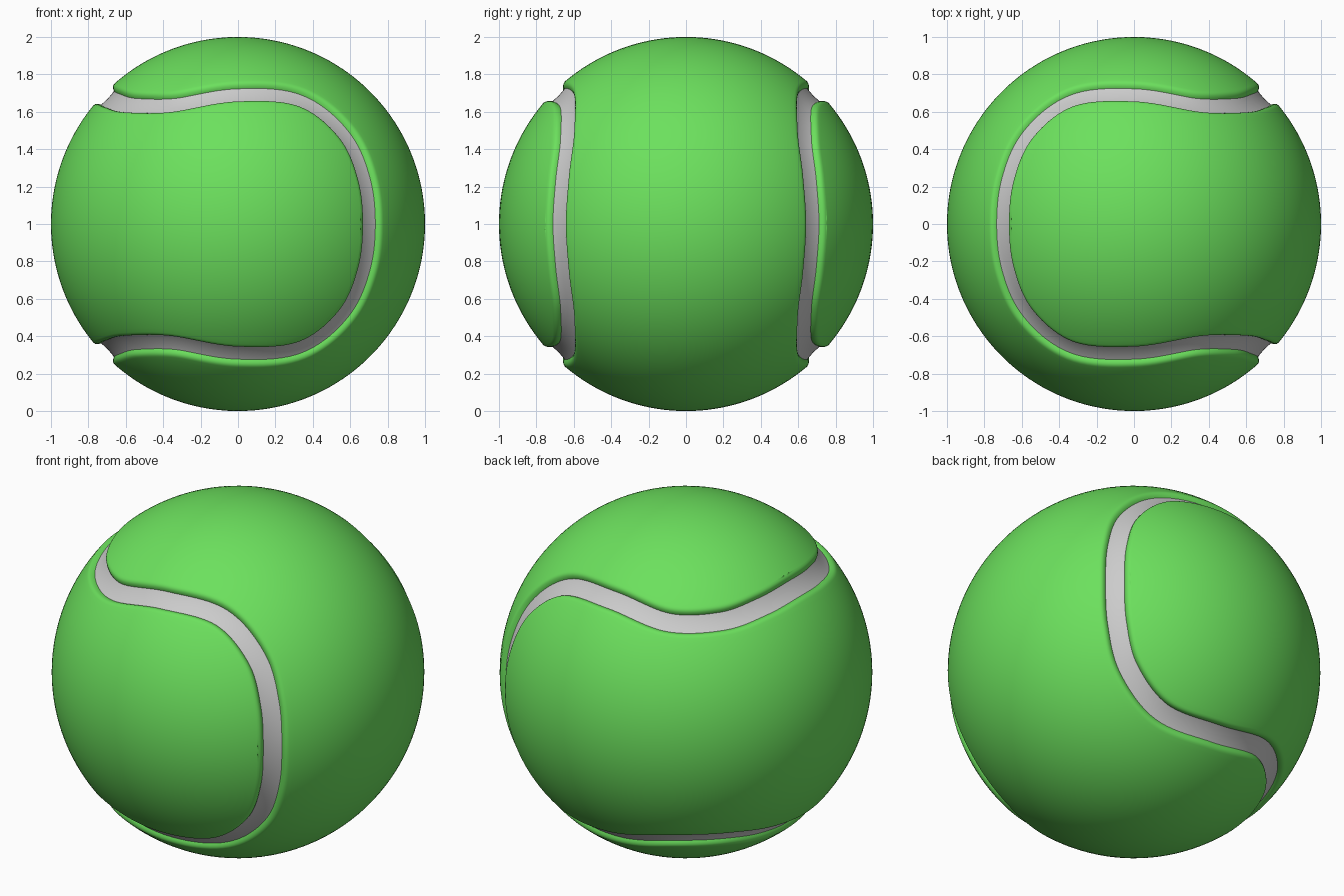
import bpy, bmesh, math
from mathutils import Vector

if "Cube" in bpy.data.objects:
    bpy.data.objects.remove(bpy.data.objects["Cube"])

# one eighth of the seam centre line; the rest follows by symmetry
OCT = [(.72, -.695, 0), (.691, -.679, .249), (.584, -.651, .485),
       (.348, -.6525, .673), (0, -.707, .707)]
STEP = 10


def seam_line():
    octs = [Vector(p).normalized() for p in OCT]
    quarter = octs + [Vector((-p.x, -p.z, -p.y)) for p in reversed(octs[:-1])]
    half = quarter + [Vector((p.x, -p.y, p.z)) for p in reversed(quarter[:-1])]
    ctrl = half + [Vector((p.x, p.y, -p.z)) for p in reversed(half[1:-1])]
    n, out = len(ctrl), []
    for i in range(n):
        a, b, c, d = (ctrl[(i + k) % n] for k in (-1, 0, 1, 2))
        for s in range(STEP):
            t = s / STEP
            out.append((2 * b + (c - a) * t + (2 * a - 5 * b + 4 * c - d) * t * t
                        + (3 * b - a - 3 * c + d) * t ** 3).normalized())
    return out


LINE = seam_line()
N = len(LINE)


def offset_ring(deg, r):
    """Loop beside the seam at an angular distance, on a sphere of radius r."""
    a, ring = math.radians(deg), []
    for i, p in enumerate(LINE):
        t = LINE[(i + 1) % N] - LINE[i - 1]
        side = p.cross(t).normalized()
        ring.append((p * math.cos(a) + side * math.sin(a)) * r)
    return ring


def sweep(bm, profile):
    rings = [[bm.verts.new(v) for v in offset_ring(d, r)] for d, r in profile]
    for a, b in zip(rings, rings[1:]):
        for i in range(N):
            j = (i + 1) % N
            bm.faces.new((a[i], a[j], b[j], b[i]))
    return rings


def finish(bm, name, mat=None):
    bmesh.ops.remove_doubles(bm, verts=bm.verts, dist=1e-5)
    bm.normal_update()
    for f in bm.faces:
        f.smooth = True
        if f.normal.dot(f.calc_center_median()) < 0:
            f.normal_flip()
    me = bpy.data.meshes.new(name)
    bm.to_mesh(me)
    bm.free()
    ob = bpy.data.objects.new(name, me)
    ob.location.z = 1
    bpy.context.collection.objects.link(ob)
    if mat:
        me.materials.append(mat)


def felt_panel(name, mat, turned=False, k=48):
    bm = bmesh.new()
    # rounded lip down into the groove
    lip = [(2.8, .962), (3.0, .973), (3.25, .983), (3.6, .991),
           (4.0, .9965), (4.5, .9993), (5.0, 1)]
    edge = sweep(bm, lip)[-1]
    # dumbbell-shaped face filled with meridian arcs
    rows = []
    for i in range(N // 2 + 1):
        p = edge[i].co
        az, lat = math.atan2(p.y, p.x), math.asin(max(-1, min(1, p.z)))
        row = [edge[i]]
        for s in range(1, k):
            l = lat * (1 - 2 * s / k)
            row.append(bm.verts.new((math.cos(l) * math.cos(az),
                                     math.cos(l) * math.sin(az), math.sin(l))))
        end = edge[-i] if 0 < i < N // 2 else bm.verts.new(p)
        rows.append(row + [end])
    for a, b in zip(rows, rows[1:]):
        for s in range(k):
            bm.faces.new((a[s], a[s + 1], b[s + 1], b[s]))
    if turned:
        for v in bm.verts:
            v.co = (-v.co.x, v.co.z, v.co.y)
    finish(bm, name, mat)


green = bpy.data.materials.new("green_felt")
green.diffuse_color = (0.15, 0.75, 0.11, 1)
green.use_nodes = True
green.node_tree.nodes["Principled BSDF"].inputs["Base Color"].default_value = green.diffuse_color

felt_panel("felt_panel_sides", green)
felt_panel("felt_panel_top_bottom", green, turned=True)

# grey seam strip at the bottom of the groove
bm = bmesh.new()
sweep(bm, [(-3.1, .973), (-2, .969), (0, .967), (2, .969), (3.1, .973)])
finish(bm, "seam")
